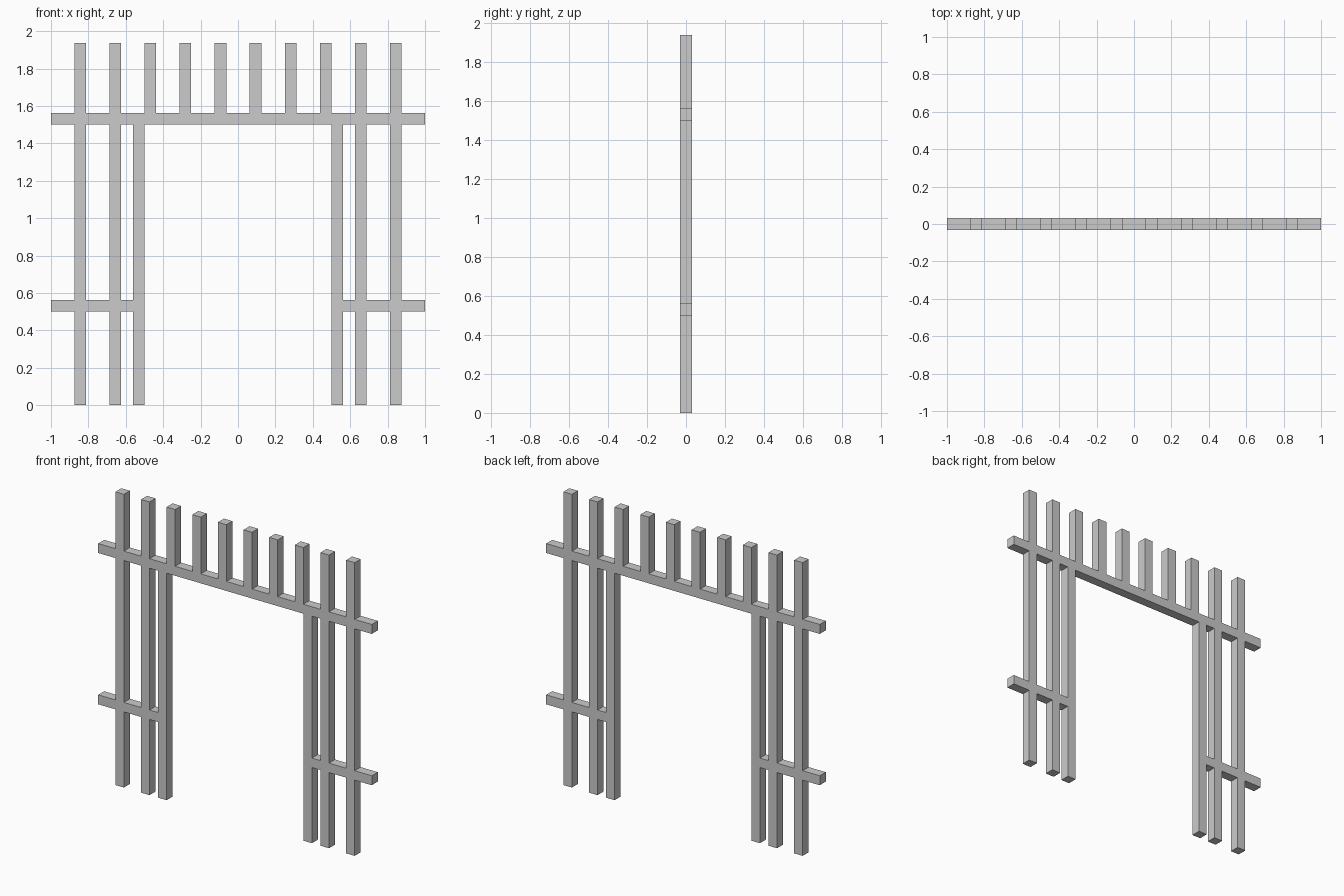
import bpy
import bmesh
from mathutils import Matrix, Vector

if "Cube" in bpy.data.objects:
    bpy.data.objects.remove(bpy.data.objects["Cube"])

U = 1 / 16  # bar thickness


def bar(name, x0, x1, z0, z1):
    """Square-section bar, given in thickness units, centred on y = 0."""
    bm = bmesh.new()
    size = Vector(((x1 - x0) * U, U, (z1 - z0) * U))
    bmesh.ops.create_cube(bm, size=1, matrix=Matrix.Diagonal(size).to_4x4())
    mesh = bpy.data.meshes.new(name)
    bm.to_mesh(mesh)
    bm.free()
    ob = bpy.data.objects.new(name, mesh)
    ob.location = ((x0 + x1) / 2 * U, 0, (z0 + z1) / 2 * U)
    bpy.context.collection.objects.link(ob)


def side_bar(name, side, x0, x1, z0, z1):
    a, b = sorted((side * x0, side * x1))
    bar(f"{name}_{'right' if side > 0 else 'left'}", a, b, z0, z1)


for side in (-1, 1):
    # Tall posts and the shorter post beside the opening
    side_bar("outer_post", side, 13, 14, 0, 31)
    side_bar("middle_post", side, 10, 11, 0, 31)
    side_bar("opening_post", side, 8, 9, 0, 24)

    # Pickets above the opening
    for i, x in enumerate((1, 4, 7), 1):
        side_bar(f"top_picket_{i}", side, x, x + 1, 25, 31)

    # Rail pieces fitted between the posts
    for level, z in (("lower", 8), ("upper", 24)):
        side_bar(f"{level}_rail_end", side, 14, 16, z, z + 1)
        side_bar(f"{level}_rail_bay", side, 11, 13, z, z + 1)
    side_bar("lower_rail_inner", side, 9, 10, 8, 9)

# Lintel rail across the opening
bar("lintel_rail", -10, 10, 24, 25)
